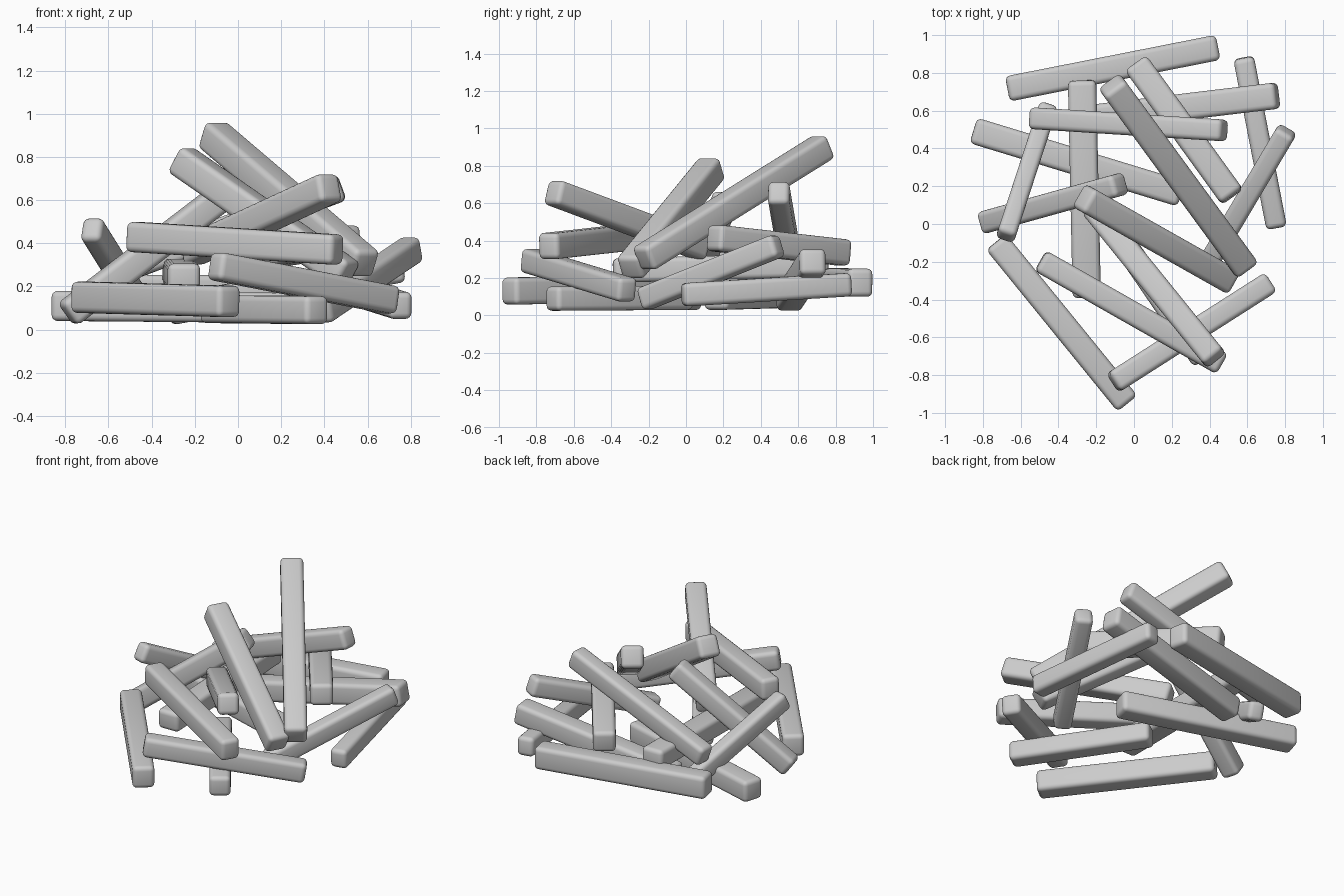
import bpy
from mathutils import Vector, Matrix

# Each stick: end centre A, end centre B, width, height
STICKS = [
    ((-0.67, 0.715, 0.18), (0.445, 0.935, 0.175), 0.135, 0.15),   # back
    ((-0.85, 0.495, 0.11), (0.25, 0.16, 0.10), 0.14, 0.14),       # left base
    ((-0.32, 0.55, 0.09), (0.76, 0.68, 0.29), 0.14, 0.14),        # back right
    ((0.58, 0.88, 0.165), (0.755, -0.02, 0.11), 0.11, 0.125),     # right base
    ((-0.275, 0.76, 0.27), (-0.25, -0.39, 0.24), 0.15, 0.13),     # middle, front to back
    ((-0.54, 0.56, 0.28), (0.48, 0.495, 0.66), 0.115, 0.13),      # back, rising right
    ((0.01, 0.85, 0.335), (0.52, 0.145, 0.415), 0.14, 0.14),      # back right, upper
    ((-0.12, 0.74, 0.905), (0.59, -0.23, 0.30), 0.14, 0.14),      # tallest
    ((-0.68, -0.07, 0.47), (-0.455, 0.62, 0.11), 0.10, 0.12),     # left, rising forward
    ((-0.495, -0.195, 0.43), (0.465, -0.74, 0.37), 0.125, 0.14),  # front upper
    ((-0.79, 0.01, 0.07), (-0.07, 0.21, 0.62), 0.12, 0.13),       # left, rising right
    ((-0.27, 0.14, 0.79), (0.51, -0.30, 0.25), 0.14, 0.14),       # second tallest
    ((-0.22, 0.09, 0.36), (0.43, -0.715, 0.66), 0.13, 0.135),     # front, rising forward
    ((-0.11, -0.84, 0.295), (0.72, -0.31, 0.135), 0.12, 0.13),    # front right
    ((-0.73, -0.095, 0.15), (-0.035, -0.95, 0.13), 0.135, 0.145), # front left base
    ((0.38, -0.23, 0.085), (0.81, 0.495, 0.375), 0.11, 0.125),    # right, rising back
    ((0.37, -0.72, 0.09), (-0.13, 0.01, 0.095), 0.13, 0.13),      # hidden base
]


def add_stick(name, a, b, width, height):
    a, b = Vector(a), Vector(b)
    along = (b - a).normalized()
    side = Vector((0, 0, 1)).cross(along).normalized()
    up = along.cross(side)
    rot = Matrix((along, side, up)).transposed().to_4x4()
    bpy.ops.mesh.primitive_cube_add(size=1)
    ob = bpy.context.object
    ob.name = name
    ob.data.transform(Matrix.Diagonal(((b - a).length, width, height, 1)))
    ob.matrix_world = Matrix.Translation((a + b) / 2) @ rot
    # Softened edges
    bev = ob.modifiers.new("soft_edges", 'BEVEL')
    bev.width = 0.028
    bev.segments = 4
    bpy.ops.object.shade_smooth()
    return ob


for i, (a, b, w, h) in enumerate(STICKS):
    add_stick(f"stick_{i + 1:02d}", a, b, w, h)
